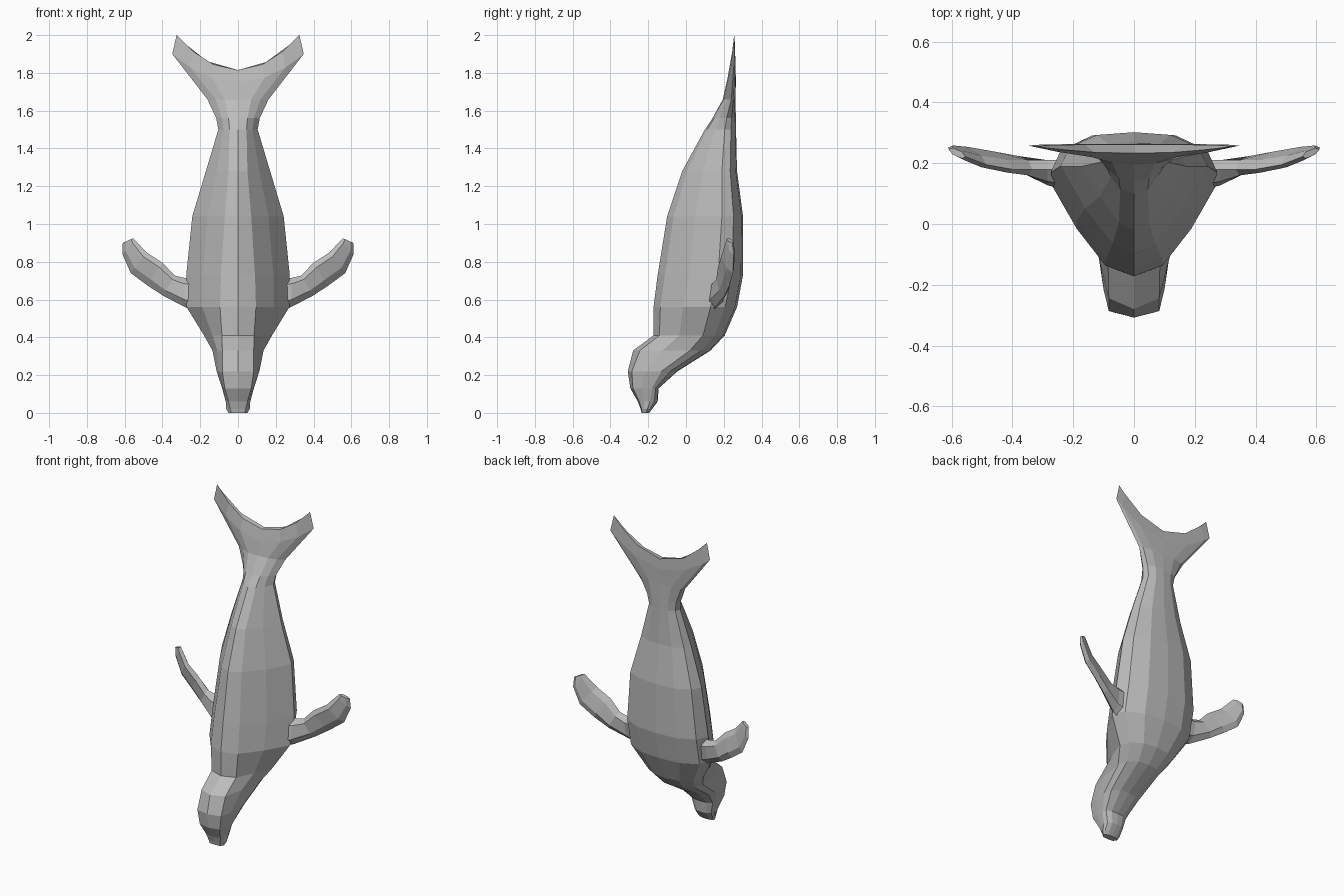
import bpy, bmesh

grey = bpy.data.materials.new("seal grey")
grey.diffuse_color = (0.5, 0.5, 0.5, 1)


def loft(name, rings):
    """Skin closed rings; each ring starts at an outer edge, caps are strips across it."""
    bm = bmesh.new()
    loops = [[bm.verts.new(p) for p in ring] for ring in rings]
    n = len(loops[0])
    for a, b in zip(loops, loops[1:]):
        for i in range(n):
            j = (i + 1) % n
            bm.faces.new((a[i], a[j], b[j], b[i]))
    for end in (loops[0], loops[-1]):
        for i in range(n // 2):
            quad = dict.fromkeys([end[i], end[i + 1], end[-i - 1], end[-i]])
            bm.faces.new(list(quad))
    bmesh.ops.recalc_face_normals(bm, faces=bm.faces)
    me = bpy.data.meshes.new(name)
    bm.to_mesh(me)
    bm.free()
    me.materials.append(grey)
    ob = bpy.data.objects.new(name, me)
    bpy.context.collection.objects.link(ob)
    return ob


def section(z, yf, yb, w, ym, wf, lift=0.0):
    """Rounded triangular section: narrow belly ridge, wide flat back."""
    half = [(0, yf),
            (wf, yf + 0.12 * (ym - yf)),
            ((wf + w) / 2 + 0.02 * w, yf + 0.52 * (ym - yf)),
            (w, ym),
            (0.88 * w, ym + 0.55 * (yb - ym)),
            (0.5 * w, ym + 0.92 * (yb - ym)),
            (0, yb)]
    pts = half + [(-x, y) for x, y in half[-2:0:-1]]
    pts = pts[3:] + pts[:3]
    return [(x, y, z + lift * (abs(x) / w) ** 2) for x, y in pts]


# Body from snout to tail fluke: z, front y, back y, half width, widest y, front half width, lift
stations = [
    (0.00, -0.235, -0.195, 0.050, -0.212, 0.035),
    (0.02, -0.240, -0.180, 0.062, -0.205, 0.040),
    (0.06, -0.255, -0.150, 0.065, -0.190, 0.050),
    (0.13, -0.295, -0.145, 0.084, -0.180, 0.070),
    (0.22, -0.308, -0.045, 0.113, -0.130, 0.083),
    (0.33, -0.280, 0.130, 0.135, 0.020, 0.083),
    (0.41, -0.172, 0.205, 0.180, 0.090, 0.085),
    (0.56, -0.172, 0.270, 0.272, 0.130, 0.095),
    (0.73, -0.150, 0.302, 0.274, 0.170, 0.090),
    (1.04, -0.100, 0.302, 0.242, 0.190, 0.070),
    (1.28, -0.020, 0.270, 0.170, 0.190, 0.050),
    (1.50, 0.100, 0.265, 0.104, 0.205, 0.045),
    (1.56, 0.140, 0.264, 0.115, 0.215, 0.050),
    (1.66, 0.195, 0.262, 0.162, 0.240, 0.070),
    (1.75, 0.215, 0.264, 0.348, 0.258, 0.140, 0.15),
    (1.815, 0.233, 0.262, 0.325, 0.255, 0.130, 0.185),
]
loft("body", [section(*s) for s in stations])

# Front flippers: leading edge x, y, z, trailing edge x, y, z, thickness
spans = [
    (0.230, 0.150, 0.54, 0.230, 0.175, 0.715, 0.080),
    (0.280, 0.155, 0.56, 0.285, 0.180, 0.715, 0.070),
    (0.396, 0.205, 0.62, 0.335, 0.180, 0.727, 0.050),
    (0.480, 0.230, 0.675, 0.400, 0.180, 0.795, 0.042),
    (0.568, 0.248, 0.74, 0.485, 0.195, 0.850, 0.038),
    (0.612, 0.252, 0.84, 0.545, 0.218, 0.915, 0.030),
    (0.610, 0.245, 0.90, 0.555, 0.222, 0.925, 0.022),
]


def blade(side, lx, ly, lz, tx, ty, tz, t):
    """Six-sided lens from leading to trailing edge."""
    def at(f, h):
        return (side * (lx + f * (tx - lx)), ly + f * (ty - ly) + h * t, lz + f * (tz - lz))
    return [at(0, 0), at(0.25, -0.5), at(0.8, -0.5), at(1, 0), at(0.8, 0.5), at(0.25, 0.5)]


for side, label in ((1, "right"), (-1, "left")):
    loft("flipper_" + label, [blade(side, *s) for s in spans])
